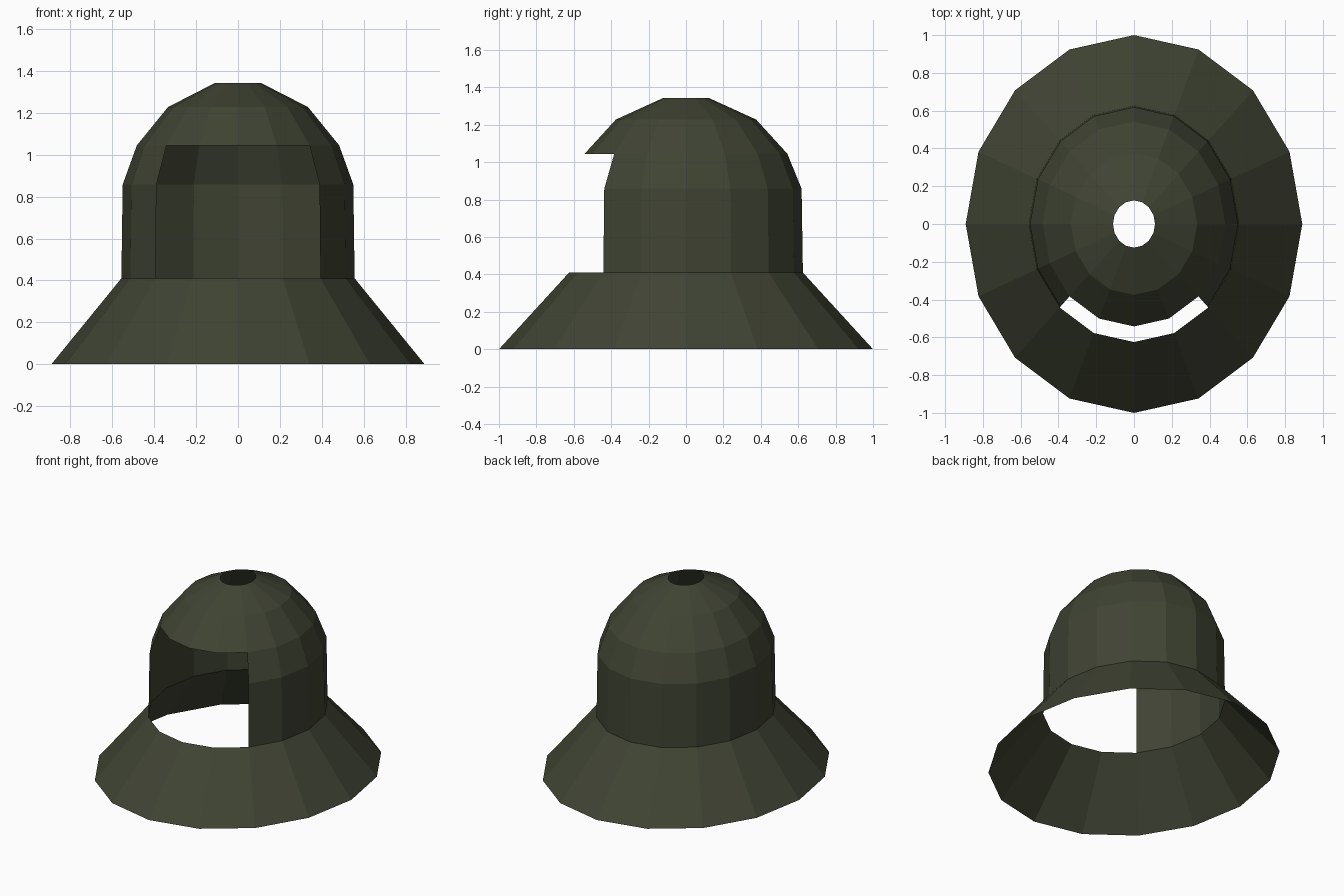
import bpy, bmesh, math

if "Cube" in bpy.data.objects:
    bpy.data.objects.remove(bpy.data.objects["Cube"])

SIDES = 16
X_SCALE = 0.891  # the plan is slightly narrower in x than in y

olive = bpy.data.materials.new("dark_olive")
olive.diffuse_color = (0.05, 0.057, 0.033, 1)
olive.use_nodes = True
olive.node_tree.nodes["Principled BSDF"].inputs["Base Color"].default_value = olive.diffuse_color


def shell(name, profile, skip=lambda seg, row: False):
    """Open flat-faced oval shell from (radius, z) rings, leaving out skipped faces."""
    bm = bmesh.new()
    rings = []
    for r, z in profile:
        ring = []
        for i in range(SIDES):
            a = 2 * math.pi * i / SIDES
            ring.append(bm.verts.new((X_SCALE * r * math.cos(a), r * math.sin(a), z)))
        rings.append(ring)
    for row in range(len(rings) - 1):
        lo, hi = rings[row], rings[row + 1]
        for i in range(SIDES):
            j = (i + 1) % SIDES
            if not skip(i, row):
                bm.faces.new((lo[i], lo[j], hi[j], hi[i]))
    mesh = bpy.data.meshes.new(name)
    bm.to_mesh(mesh)
    bm.free()
    mesh.materials.append(olive)
    obj = bpy.data.objects.new(name, mesh)
    bpy.context.collection.objects.link(obj)
    return obj


# Flared skirt, complete all round
shell("flared_skirt", [(1.0, 0.0), (0.625, 0.41)])

# Dome with open crown and a front opening four segments wide, two rows high
shell("dome",
      [(0.625, 0.41), (0.618, 0.858), (0.542, 1.045), (0.375, 1.228), (0.125, 1.342)],
      skip=lambda seg, row: row < 2 and 10 <= seg < 14)
